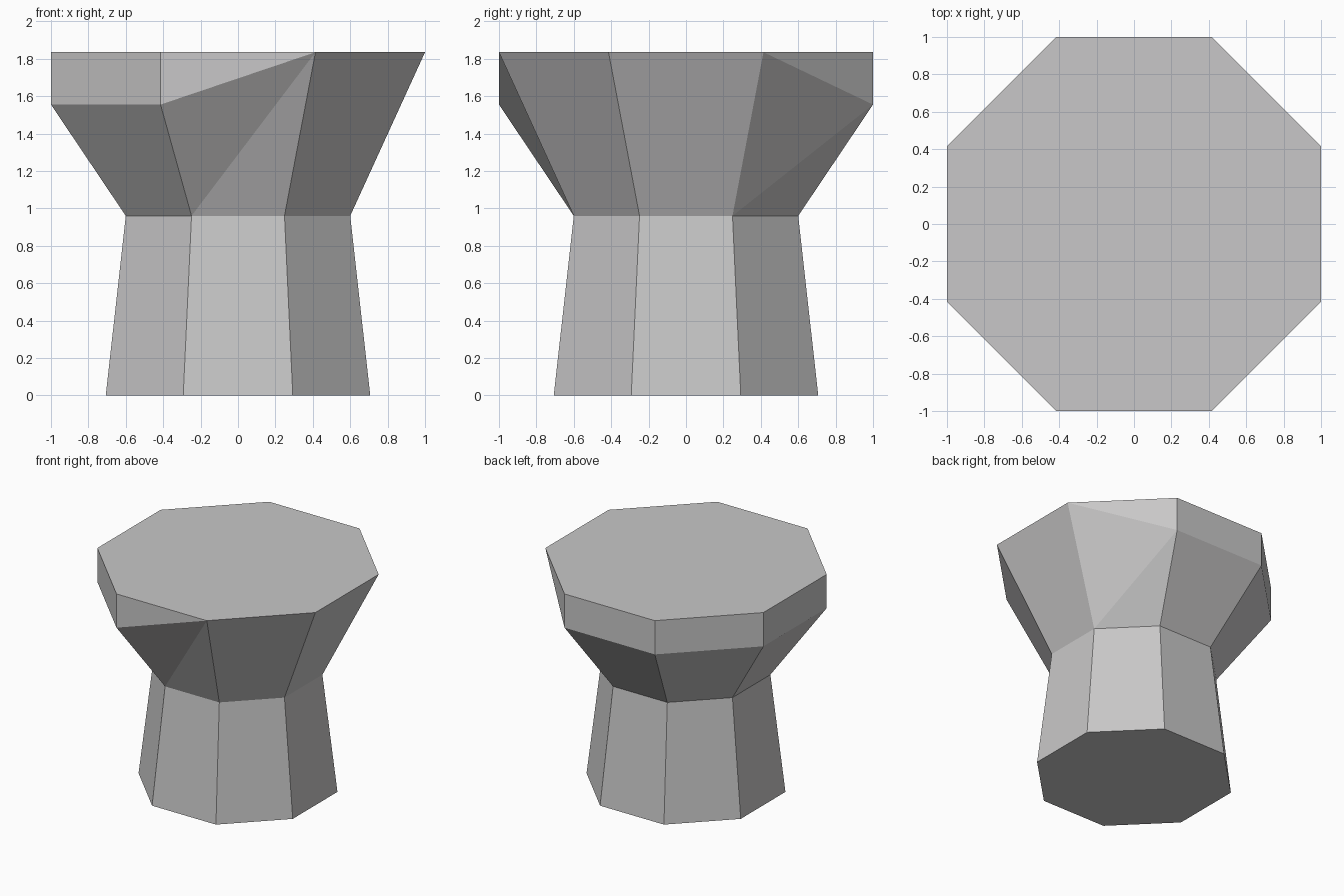
import bpy, bmesh, math

if "Cube" in bpy.data.objects:
    bpy.data.objects.remove(bpy.data.objects["Cube"])

SIDES = 8
NECK_Z, RIM_Z, TOP_Z = 0.96, 1.555, 1.835

stone = bpy.data.materials.new("stone_grey")
stone.diffuse_color = (0.58, 0.575, 0.577, 1)
stone.use_nodes = True
stone.node_tree.nodes["Principled BSDF"].inputs["Base Color"].default_value = stone.diffuse_color


def ring(bm, apothem, z):
    """Octagon of vertices with flat sides facing the axes, starting at +x."""
    r = apothem / math.cos(math.pi / SIDES)
    step = 2 * math.pi / SIDES
    return [bm.verts.new((r * math.cos(step * (i + 0.5)),
                          r * math.sin(step * (i + 0.5)), z)) for i in range(SIDES)]


def finish(bm, name):
    mesh = bpy.data.meshes.new(name)
    bm.normal_update()
    bm.to_mesh(mesh)
    bm.free()
    mesh.materials.append(stone)
    obj = bpy.data.objects.new(name, mesh)
    bpy.context.collection.objects.link(obj)


# Tapered pedestal, left open where the head joins
bm = bmesh.new()
foot, neck = ring(bm, 0.707, 0), ring(bm, 0.6, NECK_Z)
for i in range(SIDES):
    j = (i + 1) % SIDES
    bm.faces.new((foot[i], foot[j], neck[j], neck[i]))
bm.faces.new(foot[::-1])
finish(bm, "pedestal")

# Flared head: corners 1..5 (back and left) have an upright rim,
# the other three flare straight to the top
bm = bmesh.new()
neck, top = ring(bm, 0.6, NECK_Z), ring(bm, 1.0, TOP_Z)
low = list(top)
for i in range(1, 6):
    low[i] = bm.verts.new((top[i].co.x, top[i].co.y, RIM_Z))
for i in range(SIDES):
    j = (i + 1) % SIDES
    rim_i, rim_j = low[i] is not top[i], low[j] is not top[j]
    if rim_i == rim_j:
        bm.faces.new((neck[i], neck[j], low[j], low[i]))
        if rim_i:
            bm.faces.new((low[i], low[j], top[j], top[i]))
    else:
        # Transition side, folded from the neck to the next corner
        bm.faces.new((neck[i], neck[j], low[j]))
        bm.faces.new((neck[i], low[j], low[i]))
        if rim_i:
            bm.faces.new((low[i], low[j], top[i]))
        else:
            bm.faces.new((low[i], low[j], top[j]))
bm.faces.new(top)
finish(bm, "head")
